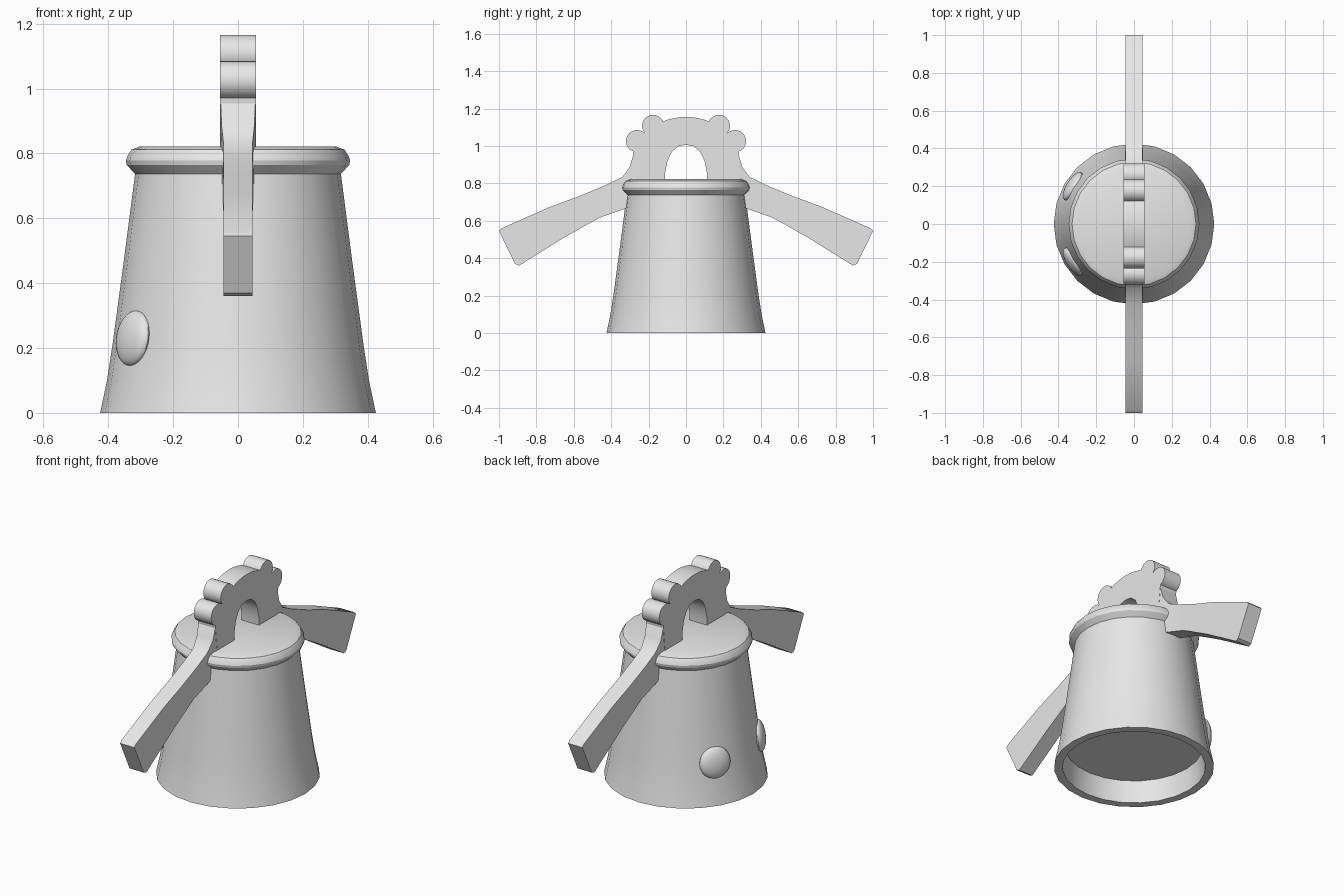
import bpy, bmesh
from math import sin, cos, pi, radians, atan2
from mathutils import Matrix, Vector

cube = bpy.data.objects.get("Cube")
if cube:
    bpy.data.objects.remove(cube, do_unlink=True)

grey = bpy.data.materials.new("plain_grey")
grey.use_nodes = True
grey.diffuse_color = (0.8, 0.8, 0.8, 1)
grey.node_tree.nodes["Principled BSDF"].inputs["Base Color"].default_value = (0.8, 0.8, 0.8, 1)


def finish(name, bm, mirror_y=False):
    """Turn a bmesh into a smooth-by-angle object, optionally mirrored front to back."""
    bmesh.ops.recalc_face_normals(bm, faces=bm.faces)
    mesh = bpy.data.meshes.new(name)
    bm.to_mesh(mesh)
    bm.free()
    mesh.materials.append(grey)
    obj = bpy.data.objects.new(name, mesh)
    bpy.context.scene.collection.objects.link(obj)
    bpy.ops.object.select_all(action="DESELECT")
    obj.select_set(True)
    bpy.context.view_layer.objects.active = obj
    bpy.ops.object.shade_smooth_by_angle(angle=radians(30))
    if mirror_y:
        mod = obj.modifiers.new("mirror", "MIRROR")
        mod.use_axis = (False, True, False)
    return obj


def lathe(name, profile, sides=24):
    """Spin a (radius, height) profile around z."""
    bm = bmesh.new()
    verts = [bm.verts.new((r, 0, z)) for r, z in profile]
    edges = [bm.edges.new(pair) for pair in zip(verts, verts[1:])]
    bmesh.ops.spin(bm, geom=verts + edges, cent=(0, 0, 0), axis=(0, 0, 1),
                   angle=2 * pi, steps=sides, use_merge=True)
    bmesh.ops.remove_doubles(bm, verts=bm.verts, dist=0.0005)
    return finish(name, bm)


# Flared body with a recessed underside
lathe("body", [(0, 0.125), (0.365, 0.125), (0.38, 0), (0.425, 0), (0.404, 0.1),
               (0.387, 0.21), (0.352, 0.47), (0.317, 0.74)])

# Rounded lid
lathe("lid", [(0, 0.735), (0.315, 0.735), (0.343, 0.764), (0.346, 0.778),
              (0.341, 0.793), (0.328, 0.812), (0.302, 0.822), (0, 0.822)])

# Arch standing on the lid, with a round-topped opening
HALF = 0.055
half_opening = [(0.112, 0.8), (0.111, 0.86), (0.099, 0.92), (0.075, 0.97), (0.04, 0.998)]
outline = [(0.265, 0.8)]
outline += [(0.33 * cos(radians(a)), 0.825 + 0.33 * sin(radians(a))) for a in range(30, 151, 6)]
outline += [(-0.265, 0.8)]
outline += [(-y, z) for y, z in half_opening] + [(0, 1.006)] + half_opening[::-1]
bm = bmesh.new()
face = bm.faces.new([bm.verts.new((-HALF, y, z)) for y, z in outline])
extruded = bmesh.ops.extrude_face_region(bm, geom=[face])
moved = [v for v in extruded["geom"] if isinstance(v, bmesh.types.BMVert)]
bmesh.ops.translate(bm, verts=moved, vec=(2 * HALF, 0, 0))
bmesh.ops.triangulate(bm, faces=[f for f in bm.faces if len(f.verts) > 4])
finish("arch", bm)

# Two rounded knobs on each shoulder of the arch
for name, y, z in (("lower_knobs", 0.262, 1.026), ("upper_knobs", 0.176, 1.107)):
    bm = bmesh.new()
    place = Matrix.Translation((0, y, z)) @ Matrix.Rotation(pi / 2, 4, "Y")
    bmesh.ops.create_cone(bm, cap_ends=True, segments=24, radius1=0.059, radius2=0.059,
                          depth=2 * HALF, matrix=place)
    finish(name, bm, mirror_y=True)

# Sloping arms, thinning slightly where they leave the arch
upper = [(0.255, 1.0), (0.278, 0.968), (0.30, 0.888), (0.34, 0.834), (0.43, 0.79),
         (0.567, 0.733), (0.727, 0.674), (0.985, 0.56), (1.0, 0.545)]
lower = [(0.2, 0.69), (0.24, 0.68), (0.28, 0.675), (0.315, 0.668), (0.46, 0.617),
         (0.53, 0.579), (0.66, 0.505), (0.893, 0.36), (0.914, 0.369)]


def arm_point(bm, side, y, z):
    blend = min(max((y - 0.27) / 0.07, 0), 1)
    return bm.verts.new((side * (HALF - 0.01 * blend), y, z))


bm = bmesh.new()
rings = []
for top, low in zip(upper, lower):
    rings.append([arm_point(bm, -1, *top), arm_point(bm, 1, *top),
                  arm_point(bm, 1, *low), arm_point(bm, -1, *low)])
for a, b in zip(rings, rings[1:]):
    for i in range(4):
        j = (i + 1) % 4
        bm.faces.new((a[i], a[j], b[j], b[i]))
bm.faces.new(rings[0])
bm.faces.new(rings[-1])
finish("arms", bm, mirror_y=True)

# Domed round buttons lying against the sloping wall
bm = bmesh.new()
spot = Vector((-0.323, 0.2, 0.23))
place = (Matrix.Translation(spot) @ Matrix.Rotation(atan2(spot.y, spot.x), 4, "Z")
         @ Matrix.Rotation(radians(-8), 4, "Y") @ Matrix.Diagonal((0.033, 0.086, 0.086, 1)))
bmesh.ops.create_uvsphere(bm, u_segments=24, v_segments=16, radius=1, matrix=place)
finish("buttons", bm, mirror_y=True)
